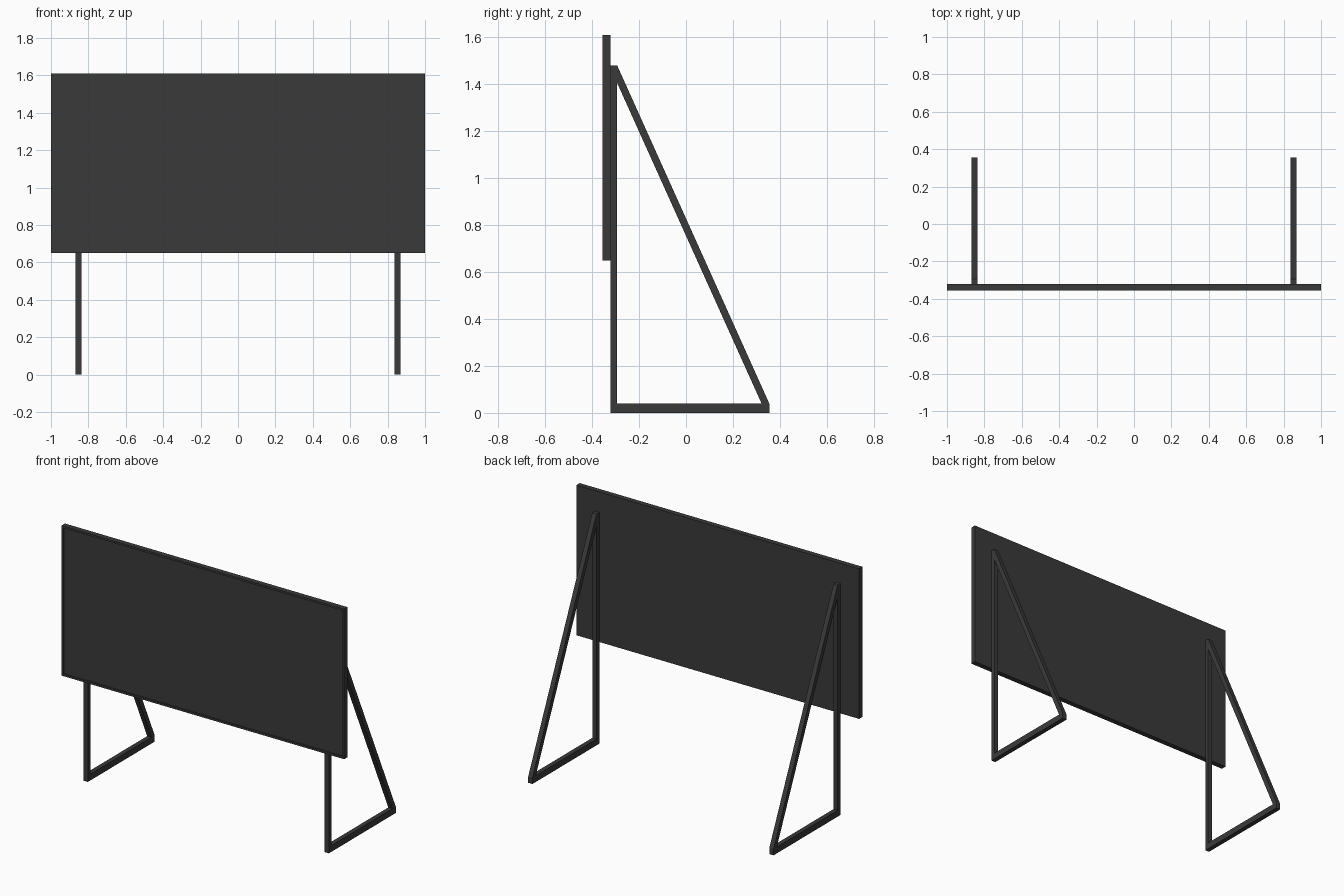
import bpy, bmesh

cube = bpy.data.objects.get("Cube")
if cube:
    bpy.data.objects.remove(cube, do_unlink=True)

charcoal = bpy.data.materials.new("charcoal")
charcoal.use_nodes = True
colour = (0.042, 0.042, 0.042, 1)
charcoal.diffuse_color = colour
charcoal.node_tree.nodes["Principled BSDF"].inputs["Base Color"].default_value = colour


def add_object(name, bm):
    bmesh.ops.recalc_face_normals(bm, faces=bm.faces)
    mesh = bpy.data.meshes.new(name)
    bm.to_mesh(mesh)
    bm.free()
    mesh.materials.append(charcoal)
    obj = bpy.data.objects.new(name, mesh)
    bpy.context.scene.collection.objects.link(obj)
    return obj


# Board: a thin slab with a shallow recessed panel on its front
bm = bmesh.new()
bmesh.ops.create_cube(bm, size=1)
bmesh.ops.scale(bm, vec=(2, 0.034, 0.96), verts=bm.verts)
bmesh.ops.translate(bm, vec=(0, -0.338, 1.13), verts=bm.verts)
bm.normal_update()
front = min(bm.faces, key=lambda f: f.calc_center_median().y)
bmesh.ops.inset_region(bm, faces=[front], thickness=0.018)
recess = bmesh.ops.inset_region(bm, faces=[front], thickness=0.001, depth=-0.008)
add_object("board", bm)

# Side supports: post, foot and sloping brace as one triangular frame
FRONT, BACK, TOP, FOOT = -0.321, 0.355, 1.48, 0.04
POST = FRONT + 0.028
outer = [(FRONT, 0), (BACK, 0), (BACK, FOOT), (POST, TOP), (FRONT, TOP)]
inner = [(POST, FOOT), (0.322, FOOT), (0.322, FOOT), (POST, 1.405), (POST, 1.405)]


def support(name, x, width=0.03):
    bm = bmesh.new()
    rings = [[bm.verts.new((x + side * width / 2, y, z)) for y, z in ring]
             for side in (-1, 1) for ring in (outer, inner)]
    near_out, near_in, far_out, far_in = rings
    n = len(outer)
    for a, b in ((near_out, near_in), (far_out, far_in),
                 (near_out, far_out), (near_in, far_in)):
        for i in range(n):
            j = (i + 1) % n
            bm.faces.new((a[i], a[j], b[j], b[i]))
    bmesh.ops.remove_doubles(bm, verts=bm.verts, dist=0.0001)
    return add_object(name, bm)


for name, x in (("left_support", 0.853), ("right_support", -0.853)):
    support(name, x)
